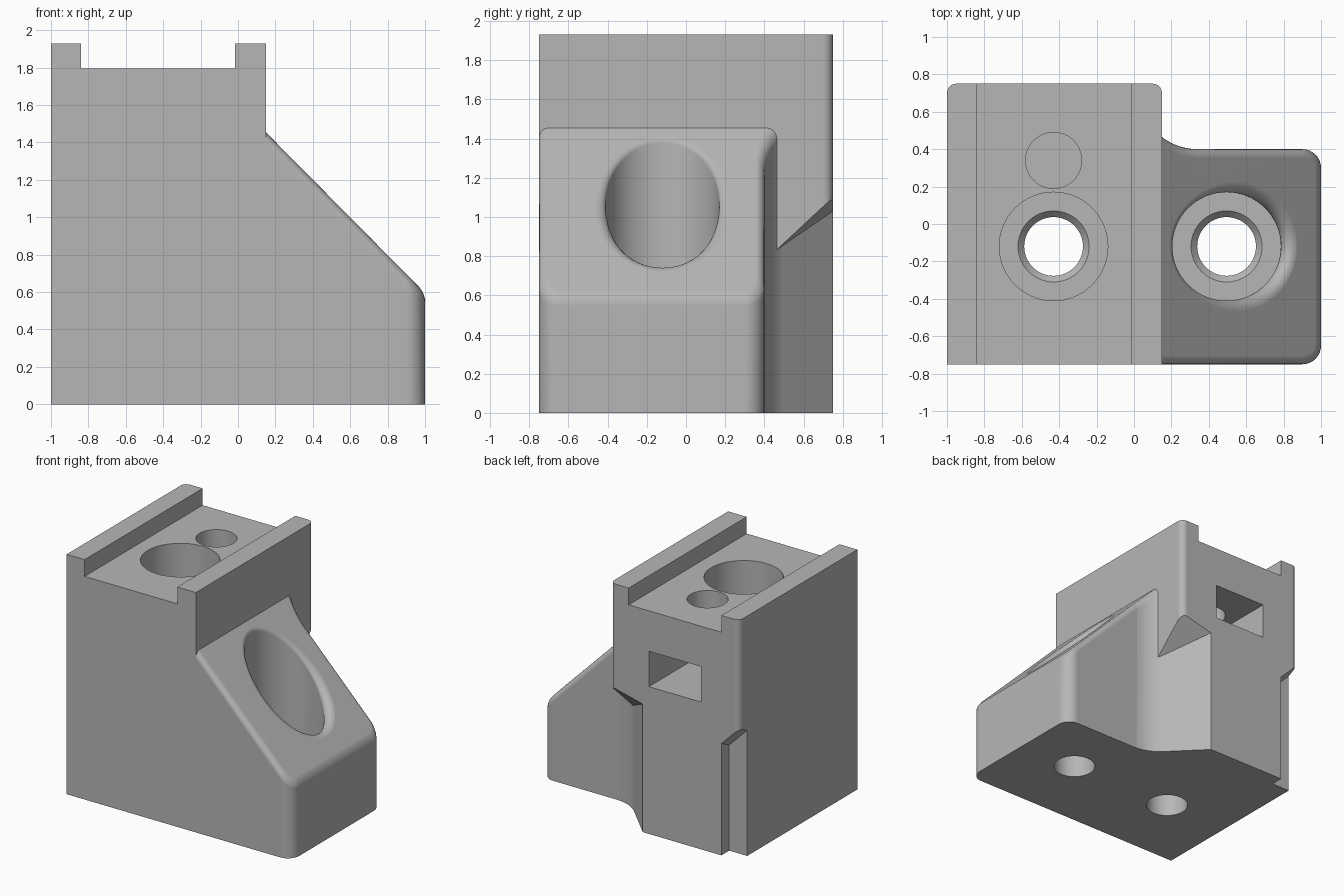
import bpy, bmesh, math
from mathutils import Vector

if "Cube" in bpy.data.objects:
    bpy.data.objects.remove(bpy.data.objects["Cube"])

TAU = math.tau
grey = bpy.data.materials.new("plain grey")
grey.diffuse_color = (0.47, 0.47, 0.47, 1)
grey.use_nodes = True
grey.node_tree.nodes["Principled BSDF"].inputs["Base Color"].default_value = grey.diffuse_color


def make(name, bm):
    bmesh.ops.recalc_face_normals(bm, faces=bm.faces[:])
    me = bpy.data.meshes.new(name)
    bm.to_mesh(me)
    bm.free()
    me.materials.append(grey)
    ob = bpy.data.objects.new(name, me)
    bpy.context.collection.objects.link(ob)
    return ob


def prism(name, outline, bottom, top, round_top=0):
    """Extruded plan outline; top is a height function of x and y."""
    bm = bmesh.new()
    lo = [bm.verts.new((x, y, bottom)) for x, y in outline]
    hi = [bm.verts.new((x, y, top(x, y))) for x, y in outline]
    n = len(outline)
    bm.faces.new(lo)
    cap = bm.faces.new(hi)
    for i in range(n):
        j = (i + 1) % n
        bm.faces.new((lo[i], lo[j], hi[j], hi[i]))
    bmesh.ops.recalc_face_normals(bm, faces=bm.faces[:])
    if round_top:
        bmesh.ops.bevel(bm, geom=list(cap.edges), offset=round_top, segments=5,
                        profile=0.5, affect='EDGES', clamp_overlap=True)
    return make(name, bm)


def box(name, x0, x1, y0, y1, z0, z1):
    return prism(name, [(x0, y0), (x1, y0), (x1, y1), (x0, y1)], z0, lambda x, y: z1)


def arc(cx, cy, r, a0, a1, n=8):
    return [(cx + r * math.cos(math.radians(a0 + (a1 - a0) * i / n)),
             cy + r * math.sin(math.radians(a0 + (a1 - a0) * i / n))) for i in range(n + 1)]


def bore(name, cx, cy, rows, n=64):
    """Turned cutter; each row gives (radius, height) for an angle."""
    bm = bmesh.new()
    rings = []
    for row in rows:
        ring = []
        for i in range(n):
            a = TAU * i / n
            r, z = row(a)
            ring.append(bm.verts.new((cx + r * math.cos(a), cy + r * math.sin(a), z)))
        rings.append(ring)
    for p, q in zip(rings, rings[1:]):
        for i in range(n):
            j = (i + 1) % n
            bm.faces.new((p[i], p[j], q[j], q[i]))
    bm.faces.new(rings[0])
    bm.faces.new(rings[-1])
    return make(name, bm)


def combine(body, other, op):
    mod = body.modifiers.new(op, 'BOOLEAN')
    mod.operation, mod.solver, mod.object = op, 'EXACT', other
    bpy.context.view_layer.objects.active = body
    bpy.ops.object.modifier_apply(modifier=mod.name)
    bpy.data.objects.remove(other)


def ramp(x):
    return 0.595 + 1.01 * (1 - x)


# Tall block with two rounded back corners
block = prism("mounting_block",
              [(-1, -0.75), (0.15, -0.75)] + arc(0.1, 0.7, 0.05, 0, 90) + arc(-0.95, 0.7, 0.05, 90, 180),
              0, lambda x, y: 1.93)

# Undercut back corners with sloping ceilings
combine(block, prism("corner_cut", [(0.25, 0.36), (0.25, 0.85), (-0.24, 0.85)], -0.2,
                     lambda x, y: 0.83 + 0.93 * (y - 0.46) + 0.24 * (x - 0.15)), 'DIFFERENCE')
combine(block, prism("notch_cut", [(-1.1, 0.65), (-0.84, 0.65), (-0.84, 0.85), (-1.1, 0.85)], -0.2,
                     lambda x, y: 0.85 - (x + 0.84) + 0.5 * (y - 0.65)), 'DIFFERENCE')

# Sloping foot with rounded corners and a concave blend into the block
foot = prism("sloping_foot",
             [(0, -0.75)] + arc(0.9, -0.65, 0.1, -90, 0) + arc(0.9, 0.3, 0.1, 0, 90)
             + arc(0.34, 0.714, 0.314, -90, -135) + [(0, 0.492)],
             0, lambda x, y: ramp(x), round_top=0.045)
combine(block, foot, 'UNION')

# Channel across the top, nut slot in the back, small screw hole above it
combine(block, box("channel", -0.84, -0.015, -1, 1, 1.795, 2.2), 'DIFFERENCE')
combine(block, box("nut_slot", -0.66, -0.195, 0.1, 1, 1.185, 1.47), 'DIFFERENCE')
combine(block, bore("small_hole", -0.43, 0.34, [lambda a: (0.15, 1.3), lambda a: (0.15, 2.2)]), 'DIFFERENCE')

# Counterbored screw holes
R, FLOOR, FILLET, FX = 0.29, 0.52, 0.05, 0.495


def fixed(r, z):
    return lambda a: (r, z)


def rim(t):
    """Point on the rounded rim where the bore meets the ramp."""
    def row(a):
        m = -1.01 * math.cos(a)
        zc = ramp(FX) + m * (R + FILLET) - FILLET * math.hypot(1, m)
        phi = math.pi + (math.atan2(1, -m) - math.pi) * t
        return R + FILLET * (1 + math.cos(phi)), zc + FILLET * math.sin(phi)
    return row


stem = [fixed(0.157, -0.2), fixed(0.157, FLOOR - 0.035), fixed(0.19, FLOOR), fixed(R, FLOOR)]
combine(block, bore("block_bore", -0.43, -0.12, stem + [fixed(R, 2.2)]), 'DIFFERENCE')
combine(block, bore("foot_bore", FX, -0.12, stem + [rim(i / 7) for i in range(8)]
                    + [lambda a: (rim(1)(a)[0], 2.2)]), 'DIFFERENCE')

# Smooth the rounded parts, keep the edges crisp
bpy.ops.object.select_all(action='DESELECT')
block.select_set(True)
bpy.context.view_layer.objects.active = block
bpy.ops.object.shade_smooth_by_angle(angle=math.radians(30))
weighted = block.modifiers.new("flat_normals", 'WEIGHTED_NORMAL')
weighted.keep_sharp = True
